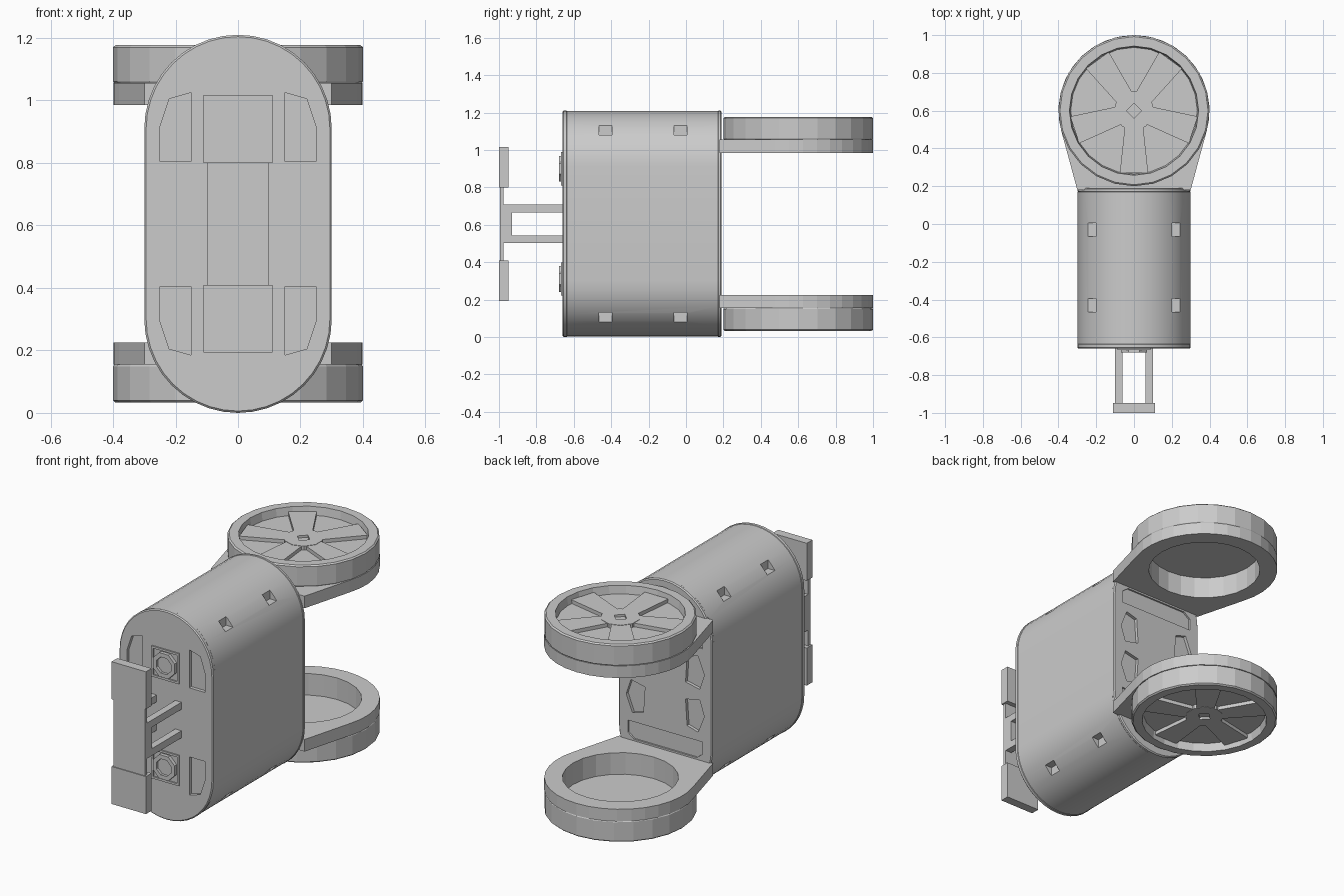
import bpy, bmesh, math
from mathutils import Vector

if "Cube" in bpy.data.objects:
    bpy.data.objects.remove(bpy.data.objects["Cube"])

C = 0.605  # height of the mirror plane; all parts are built around it


def make(name, verts, faces):
    me = bpy.data.meshes.new(name)
    me.from_pydata(verts, [], faces)
    bm = bmesh.new()
    bm.from_mesh(me)
    bmesh.ops.remove_doubles(bm, verts=bm.verts, dist=1e-5)
    bmesh.ops.recalc_face_normals(bm, faces=bm.faces)
    bm.to_mesh(me)
    bm.free()
    ob = bpy.data.objects.new(name, me)
    ob.location.z = C
    bpy.context.collection.objects.link(ob)
    return ob


def prism(name, pts, lo, hi, axis='Z'):
    """Extrude a polygon along z (points are x,y) or y (points are x,z)."""
    n = len(pts)
    put = (lambda p, h: (p[0], p[1], h)) if axis == 'Z' else (lambda p, h: (p[0], h, p[1]))
    verts = [put(p, lo) for p in pts] + [put(p, hi) for p in pts]
    faces = [list(range(n)), list(range(2 * n - 1, n - 1, -1))]
    faces += [(i, (i + 1) % n, n + (i + 1) % n, n + i) for i in range(n)]
    return make(name, verts, faces)


def box(name, x0, x1, y0, y1, z0, z1):
    return prism(name, [(x0, y0), (x1, y0), (x1, y1), (x0, y1)], z0, z1)


def lathe(name, profile, cy, n):
    """Revolve a closed (radius, z) profile around a vertical axis at y = cy."""
    m = len(profile)
    verts = [(r * math.cos(math.tau * i / n), cy + r * math.sin(math.tau * i / n), z)
             for i in range(n) for r, z in profile]
    faces = []
    for i in range(n):
        a, b = i * m, (i + 1) % n * m
        for j in range(m):
            k = (j + 1) % m
            if profile[j][0] or profile[k][0]:
                q = [a + j, a + k, b + k, b + j]
                if profile[j][0] == 0:
                    q = [a + j, a + k, b + k]
                elif profile[k][0] == 0:
                    q = [a + j, a + k, b + j]
                faces.append(q)
    return make(name, verts, faces)


def mirror(ob, x=False, z=True):
    mod = ob.modifiers.new("mirror", 'MIRROR')
    mod.use_axis = (x, False, z)
    return ob


def cut(ob, cutter):
    mod = ob.modifiers.new("cut", 'BOOLEAN')
    mod.operation, mod.solver, mod.object = 'DIFFERENCE', 'EXACT', cutter
    bpy.context.view_layer.objects.active = ob
    bpy.ops.object.modifier_apply(modifier=mod.name)
    bpy.data.objects.remove(cutter)


def smooth(ob):
    bpy.ops.object.select_all(action='DESELECT')
    ob.select_set(True)
    bpy.context.view_layer.objects.active = ob
    bpy.ops.object.shade_smooth_by_angle(angle=math.radians(25))


def stadium(r, n=20):
    c = 0.305
    return [(r * math.cos(math.pi * i / n), c + r * math.sin(math.pi * i / n)) for i in range(n + 1)] + \
           [(-r * math.cos(math.pi * i / n), -c - r * math.sin(math.pi * i / n)) for i in range(n + 1)]


# Main hull with eight small fastener notches
hull = prism("hull", stadium(0.298), -0.635, 0.17, 'Y')
for y in (-0.43, -0.03):
    cut(hull, mirror(box("notch_cutter", 0.2, 0.25, y - 0.035, y + 0.035, 0.475, 0.6), x=True))
smooth(hull)

# End caps with bevelled rims and shallow pockets
front_cap = prism("front_cap", stadium(0.3), -0.66, -0.632, 'Y')
back_cap = prism("back_cap", stadium(0.3), 0.167, 0.19, 'Y')
for cap in (front_cap, back_cap):
    bev = cap.modifiers.new("bevel", 'BEVEL')
    bev.width, bev.segments, bev.limit_method = 0.006, 1, 'ANGLE'
    bev.angle_limit = math.radians(50)
    bpy.context.view_layer.objects.active = cap
    bpy.ops.object.modifier_apply(modifier="bevel")
corner = [(0.15, 0.2), (0.25, 0.2), (0.25, 0.31), (0.22, 0.40), (0.15, 0.42)]
cut(front_cap, mirror(prism("pocket_cutter", corner, -0.7, -0.64, 'Y'), x=True))
side = [(0.13, 0.05), (0.22, 0.03), (0.25, 0.12), (0.21, 0.22), (0.14, 0.2)]
cut(back_cap, mirror(prism("pocket_cutter", side, 0.172, 0.25, 'Y'), x=True))
panel = [(-0.24, 0.27), (0.24, 0.27), (0.24, 0.34), (0.2, 0.37), (-0.2, 0.37), (-0.24, 0.34)]
cut(back_cap, mirror(prism("panel_cutter", panel, 0.18, 0.25, 'Y')))
smooth(front_cap)
smooth(back_cap)

# Octagonal ports in square frames on the front
port_z = 0.295


def ngon(r, n, turn=0.0, cx=0.0, cy=0.0):
    return [(cx + r * math.cos(math.tau * i / n + turn), cy + r * math.sin(math.tau * i / n + turn))
            for i in range(n)]


frame = prism("port_frame", ngon(0.125, 4, math.pi / 4, 0, port_z), -0.668, -0.65, 'Y')
cut(frame, prism("frame_cutter", ngon(0.108, 4, math.pi / 4, 0, port_z), -0.7, -0.6, 'Y'))
mirror(frame)
port = prism("port", ngon(0.075, 8, math.pi / 8, 0, port_z), -0.68, -0.65, 'Y')
cut(port, prism("port_cutter", ngon(0.05, 8, math.pi / 8, 0, port_z), -0.7, -0.665, 'Y'))
mirror(port)

# Front handle: two pads, thin connecting strip, U brackets
mirror(box("handle_pad", -0.11, 0.11, -1.0, -0.948, 0.195, 0.412))
box("handle_strip", -0.1, 0.1, -0.995, -0.975, -0.2, 0.2)
mirror(box("handle_rod", 0.06, 0.1, -0.975, -0.655, 0.062, 0.103), x=True)
mirror(box("handle_post", 0.06, 0.1, -0.98, -0.93, -0.103, 0.103), x=True, z=False)

# Rear mounting plates: a disc blended into the hull width, with a round hole
CY, R = 0.6, 0.4
a0 = math.radians(-18)
a1 = math.radians(198)
outline = [(-0.3, 0.18), (0.3, 0.18)]
outline += [(R * math.cos(a0 + (a1 - a0) * i / 20), CY + R * math.sin(a0 + (a1 - a0) * i / 20))
            for i in range(21)]
plate = prism("mount_plate", outline, 0.38, 0.45)
cut(plate, prism("hole_cutter", ngon(0.305, 24, 0, 0, CY), 0.3, 0.5))
mirror(plate)

# Round housings on the plates: dished outside, open towards the middle
mirror(lathe("rotor_housing", [(0.4, 0.456), (0.4, 0.565), (0.392, 0.572), (0.342, 0.572),
                               (0.335, 0.525), (0, 0.525), (0, 0.505), (0.305, 0.505),
                               (0.305, 0.446), (0.393, 0.446)], CY, 24))

# Five flared spokes and a hub on each housing
for k in range(5):
    t = math.radians(-18 + 72 * k)
    u, v = Vector((math.cos(t), math.sin(t))), Vector((-math.sin(t), math.cos(t)))
    o = Vector((0, CY))
    pts = [o + u * r + v * w for r, w in ((0.05, -0.045), (0.33, -0.075), (0.33, 0.075), (0.05, 0.045))]
    mirror(prism("spoke", [tuple(p) for p in pts], 0.52, 0.546))
hub = prism("hub", ngon(0.105, 10, math.radians(-18), 0, CY), 0.52, 0.548)
cut(hub, prism("hub_cutter", ngon(0.04, 4, 0, 0, CY), 0.535, 0.6))
mirror(hub)
